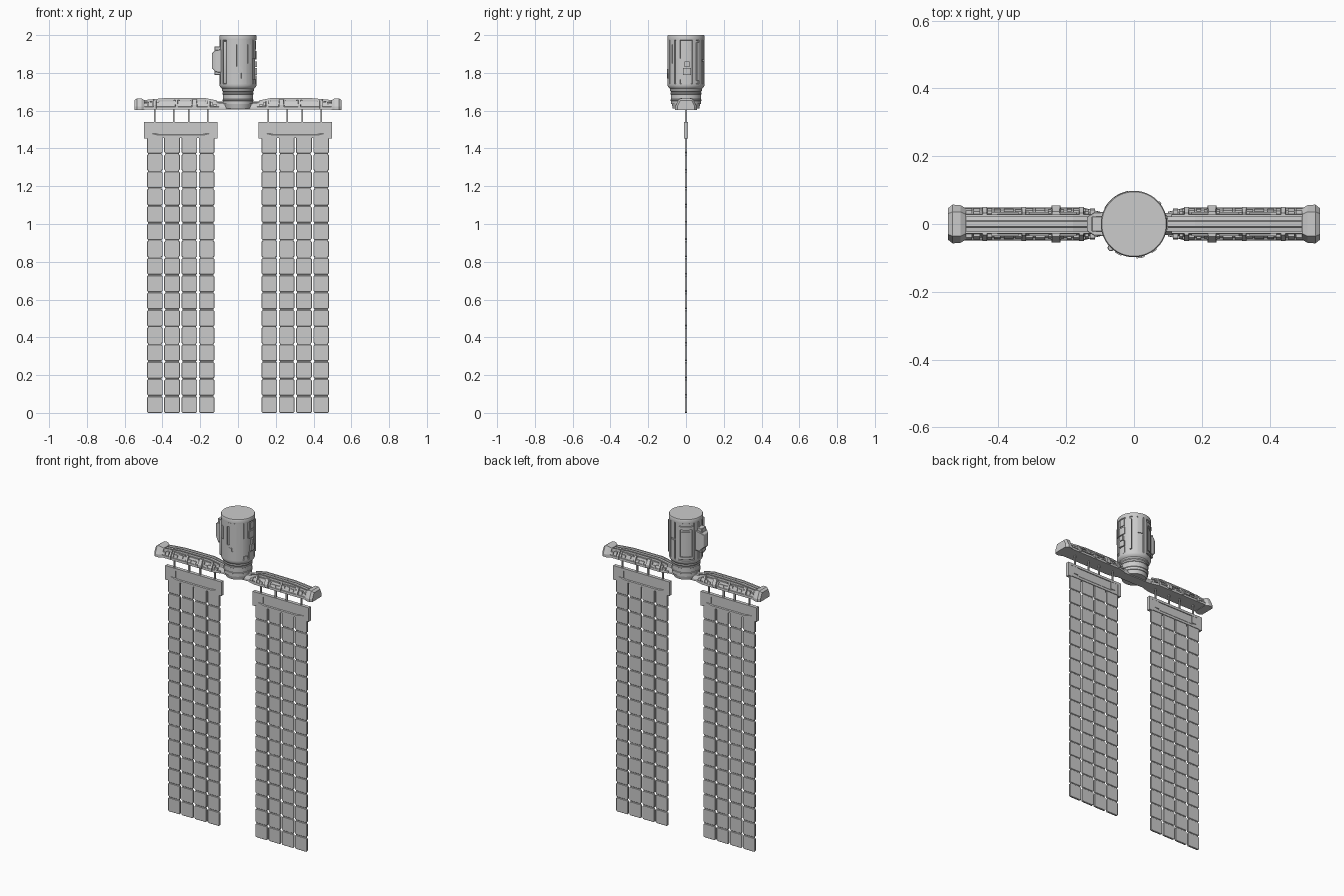
import bpy, bmesh, math, random

if "Cube" in bpy.data.objects:
    bpy.data.objects.remove(bpy.data.objects["Cube"])

random.seed(4)


def finish(name, bm, mirror="", bevel=0, smooth=False):
    bmesh.ops.recalc_face_normals(bm, faces=bm.faces[:])
    me = bpy.data.meshes.new(name)
    bm.to_mesh(me)
    bm.free()
    ob = bpy.data.objects.new(name, me)
    bpy.context.collection.objects.link(ob)
    if bevel:
        b = ob.modifiers.new("bevel", "BEVEL")
        b.width, b.segments = bevel, 1
    if mirror:
        m = ob.modifiers.new("mirror", "MIRROR")
        m.use_axis = ("X" in mirror, "Y" in mirror, False)
        m.use_mirror_merge = False
    if smooth:
        bpy.ops.object.select_all(action="DESELECT")
        ob.select_set(True)
        bpy.context.view_layer.objects.active = ob
        bpy.ops.object.shade_smooth_by_angle(angle=math.radians(30))
    return ob


def loft(bm, sections):
    """Closed skin through rings of points, capped at both ends."""
    rings = [[bm.verts.new(p) for p in s] for s in sections]
    n = len(rings[0])
    for a, b in zip(rings, rings[1:]):
        for i in range(n):
            bm.faces.new((a[i], a[(i + 1) % n], b[(i + 1) % n], b[i]))
    bm.faces.new(rings[0])
    bm.faces.new(rings[-1])


def box(bm, x0, x1, y0, y1, z0, z1):
    loft(bm, [[(x0, y0, z), (x1, y0, z), (x1, y1, z), (x0, y1, z)] for z in (z0, z1)])


def lathe(bm, profile, n=48, cx=0, cy=0):
    loft(bm, [[(cx + r * math.cos(2 * math.pi * i / n), cy + r * math.sin(2 * math.pi * i / n), z)
               for i in range(n)] for r, z in profile])


def arc_plate(bm, a0, a1, r0, r1, z0, z1):
    """Curved slab hugging the drum between two angles in degrees."""
    k = max(1, round((a1 - a0) / 7.5))
    secs = []
    for i in range(k + 1):
        a = math.radians(a0 + (a1 - a0) * i / k)
        c, s = math.cos(a), math.sin(a)
        secs.append([(r * c, r * s, z) for r, z in ((r0, z0), (r1, z0), (r1, z1), (r0, z1))])
    loft(bm, secs)


# Drum core with rims, stepped neck
bm = bmesh.new()
lathe(bm, [(.080, 1.635), (.080, 1.70), (.084, 1.705), (.084, 1.715), (.092, 1.722), (.097, 1.732),
           (.097, 1.742), (.091, 1.745), (.091, 1.972), (.097, 1.975), (.098, 1.994), (.095, 2.0)])
finish("drum_core", bm, smooth=True)

bm = bmesh.new()
lathe(bm, [(.070, 1.612), (.076, 1.637), (.070, 1.637)])
for z in (1.65, 1.685):
    lathe(bm, [(.078, z), (.083, z + .003), (.083, z + .009), (.078, z + .012)])
finish("neck_rings", bm, smooth=True)

# Drum cladding plates, gaps read as grooves
bm = bmesh.new()
R0, R1 = .088, .097
for a0, a1, z0, z1 in ((-62, -38, 1.742, 1.975), (-34, -19, 1.742, 1.765), (-34, -19, 1.875, 1.975),
                       (-14, 16, 1.742, 1.785), (-14, 16, 1.87, 1.915), (20, 34, 1.742, 1.975),
                       (45, 60, 1.742, 1.975), (64, 82, 1.742, 1.86), (64, 82, 1.87, 1.975),
                       (86, 98, 1.742, 1.975), (154, 170, 1.742, 1.975), (174, 192, 1.742, 1.975),
                       (196, 214, 1.742, 1.975), (232, 262, 1.742, 1.975)):
    arc_plate(bm, a0, a1, R0, R1, z0, z1)
# front plate built around a vertical slot
for a0, a1, z0, z1 in ((262, 298, 1.742, 1.835), (262, 266, 1.835, 1.95),
                       (276, 298, 1.835, 1.95), (262, 298, 1.95, 1.975)):
    arc_plate(bm, a0, a1, R0, R1 + .001, z0, z1)
finish("drum_plates", bm, smooth=True)

# Large framed rear panel
bm = bmesh.new()
for a0, a1, z0, z1 in ((100, 105, 1.75, 1.955), (147, 152, 1.75, 1.955),
                       (105, 147, 1.75, 1.765), (105, 147, 1.935, 1.955)):
    arc_plate(bm, a0, a1, R0, .099, z0, z1)
arc_plate(bm, 110, 142, R0, .095, 1.78, 1.92)
finish("rear_panel", bm, smooth=True)

# Small drum fittings
bm = bmesh.new()
arc_plate(bm, -8, 14, R0, .096, 1.925, 1.968)
arc_plate(bm, -4, 10, R0, .101, 1.83, 1.86)
arc_plate(bm, -9, 15, R0, .101, 1.79, 1.825)
arc_plate(bm, 36, 42, R0, .101, 1.76, 1.96)
arc_plate(bm, 274, 284, R0, .102, 1.80, 1.82)
arc_plate(bm, 280, 288, R0, .102, 1.77, 1.80)
arc_plate(bm, 302, 312, R0, .101, 1.85, 1.95)
arc_plate(bm, 236, 248, R0, .101, 1.86, 1.94)
finish("drum_fittings", bm)

bm = bmesh.new()
lathe(bm, [(.008, 1.745), (.010, 1.75), (.010, 1.96), (.008, 1.965)], 12, -.068, -.070)
finish("drum_pipe", bm, smooth=True)

# Side box on the drum
bm = bmesh.new()
loft(bm, [[(x, -w, z0), (x, w, z0), (x, w, z1), (x, -w, z1)] for x, w, z0, z1 in
          ((-.085, .036, 1.80, 1.925), (-.118, .034, 1.805, 1.92), (-.138, .022, 1.825, 1.905))])
box(bm, -.125, -.09, -.022, .022, 1.79, 1.94)
finish("side_box", bm, bevel=.002)

# Cross beam: tapered trapezoid section
bm = bmesh.new()
secs = []
for x, b, t, z in ((-.51, .042, .024, 1.648), (-.40, .043, .026, 1.662), (-.18, .043, .026, 1.664),
                   (-.10, .032, .022, 1.648), (.10, .032, .022, 1.648), (.18, .043, .026, 1.664),
                   (.40, .043, .026, 1.662), (.51, .042, .024, 1.648)):
    secs.append([(x, y, h) for y, h in ((-b, 1.606), (b, 1.606), (b, 1.618), (t, z - .008),
                                        (.011, z - .006), (.008, z), (-.008, z), (-.011, z - .006),
                                        (-t, z - .008), (-b, 1.618))])
loft(bm, secs)
finish("cross_beam", bm)

# Flared beam end caps
bm = bmesh.new()
loft(bm, [[(x, -b, 1.604), (x, b, 1.604), (x, b, 1.622), (x, t, z), (x, -t, z), (x, -b, 1.622)]
          for x, b, t, z in ((.495, .045, .028, 1.655), (.512, .056, .036, 1.665),
                             (.535, .057, .036, 1.665), (.549, .046, .030, 1.655))])
finish("beam_end_caps", bm, "X")

# Beam edge rails and side bosses
bm = bmesh.new()
loft(bm, [[(x, .020, z - .012), (x, .029, z - .012), (x, .028, z), (x, .021, z)]
          for x, z in ((.11, 1.654), (.18, 1.668), (.38, 1.667), (.50, 1.656))])
loft(bm, [[(x, y - .012, 1.606), (x, y, 1.606), (x, y - .001, 1.620), (x, y - .012, 1.622)]
          for x, y in ((.10, .036), (.15, .048), (.50, .048))])
for c, w, y in ((.23, .018, .055), (.44, .010, .050), (.325, .009, .050), (.155, .010, .050)):
    loft(bm, [[(c - a, .02, z), (c + a, .02, z), (c + a * .7, q, z), (c - a * .7, q, z)]
              for a, q, z in ((w, y, 1.612), (w, y, 1.630), (w * .8, y - .018, 1.660))])
finish("beam_rails", bm, "XY")

# Small machinery along the sloped beam sides
bm = bmesh.new()
x = .115
while x < .485:
    w = random.uniform(.010, .030)
    z0 = random.uniform(1.620, 1.634)
    z1 = z0 + random.uniform(.008, .020)
    e0, e1 = (.051 - (z - 1.61) * .40 for z in (z0, z1))
    loft(bm, [[(x, .02, z), (x + w, .02, z), (x + w, e, z), (x, e, z)]
              for z, e in ((z0, e0), (z1, e1))])
    x += w + random.uniform(.003, .010)
for a, b in ((.17, .22), (.25, .31), (.34, .42)):
    box(bm, a, b, .02, .036, 1.648, 1.656)
finish("beam_machinery", bm, "XY")

# Hanging rods
bm = bmesh.new()
for x in (.160, .262, .339, .440):
    box(bm, x - .004, x + .004, -.005, .005, 1.53, 1.612)
finish("hanging_rods", bm, "X")

# Header plates with sunken trapezoid faces and end blocks
bm = bmesh.new()
box(bm, .118, .490, -.006, .006, 1.455, 1.538)
box(bm, .108, .130, -.011, .011, 1.452, 1.540)
box(bm, .476, .498, -.011, .011, 1.452, 1.540)
box(bm, .125, .480, -.011, .011, 1.525, 1.540)
for s in (-1, 1):
    loft(bm, [[(.125, y, 1.456), (.481, y, 1.456), (.481, y, 1.485 + d), (.42, y, 1.470 + d),
               (.186, y, 1.470 + d), (.125, y, 1.485 + d)] for y, d in ((0, .012), (s * .010, 0))])
    for a, b in ((.125, .180), (.426, .481)):
        box(bm, a, b, min(0, s * .010), max(0, s * .010), 1.48, 1.53)
finish("header_plates", bm, "X")

# Hanging tile curtains with thin backing strips
bm = bmesh.new()
strips = bmesh.new()
P, H, W, C = .0916, .0868, .0415, .006
for cx in (.166, .2575, .349, .4405):
    for r in range(16):
        z0, z1 = r * P, r * P + H
        loft(bm, [[(cx - W + C + i, y, z0 + i), (cx + W - C - i, y, z0 + i), (cx + W - i, y, z0 + C),
                   (cx + W - i, y, z1 - C), (cx + W - C - i, y, z1 - i), (cx - W + C + i, y, z1 - i),
                   (cx - W + i, y, z1 - C), (cx - W + i, y, z0 + C)]
                  for y, i in ((-.006, .002), (-.004, 0), (.004, 0), (.006, .002))])
    box(strips, cx - .036, cx + .036, -.002, .002, .01, 1.46)
finish("curtain_tiles", bm, "X")
finish("curtain_strips", strips, "X")
